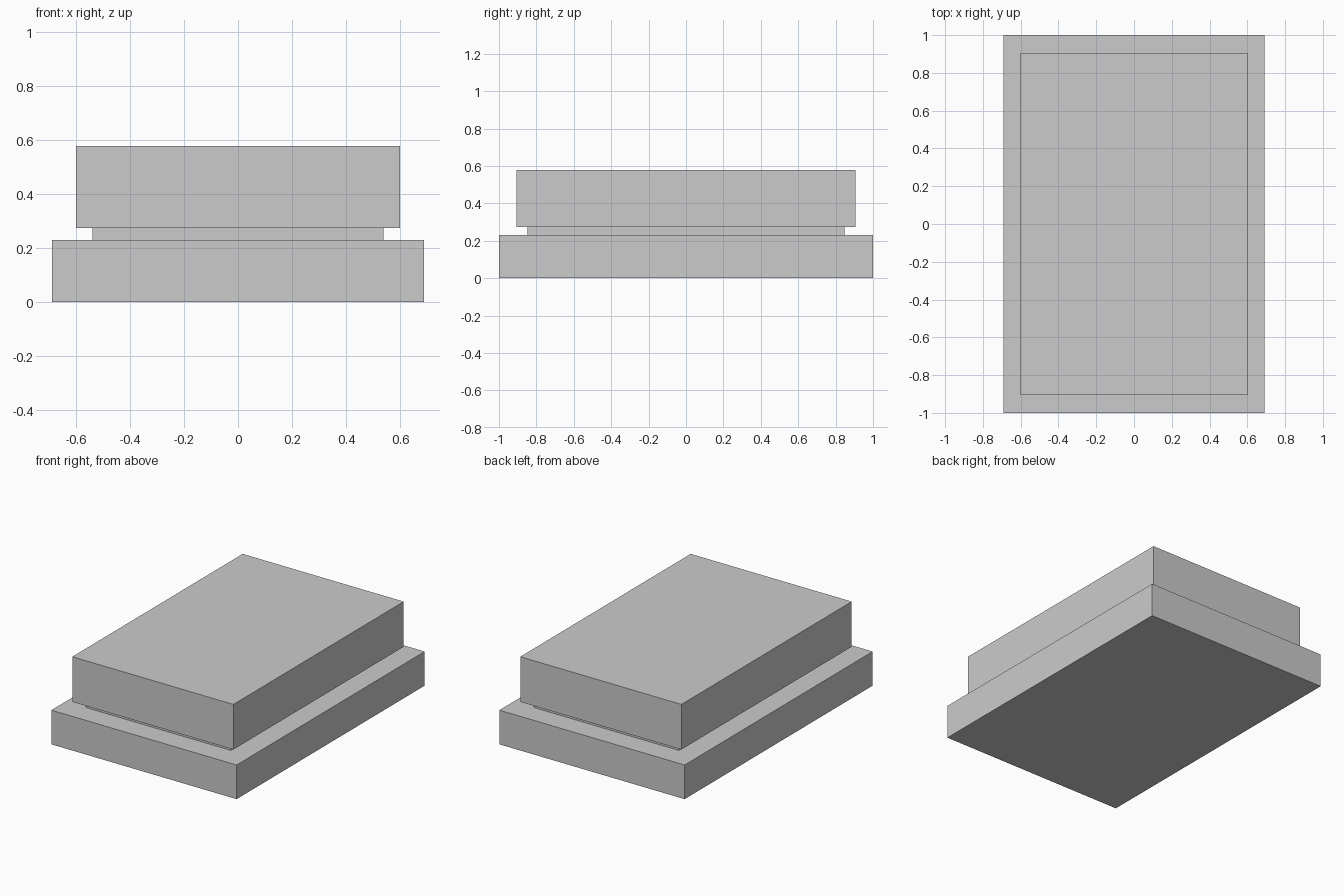
import bpy

if "Cube" in bpy.data.objects:
    bpy.data.objects.remove(bpy.data.objects["Cube"])


def slab(name, half_x, half_y, z0, z1):
    """Box centred on x = y = 0, spanning z0 to z1."""
    bpy.ops.mesh.primitive_cube_add(size=1, location=(0, 0, (z0 + z1) / 2))
    obj = bpy.context.object
    obj.name = name
    obj.scale = (2 * half_x, 2 * half_y, z1 - z0)
    bpy.ops.object.transform_apply(location=False, rotation=False, scale=True)
    return obj


# Wide base plinth
slab("base", 0.69, 1.0, 0.0, 0.23)
# Recessed neck between the two slabs
slab("recessed_neck", 0.54, 0.848, 0.23, 0.274)
# Overhanging upper block
slab("upper_block", 0.60, 0.906, 0.274, 0.578)
